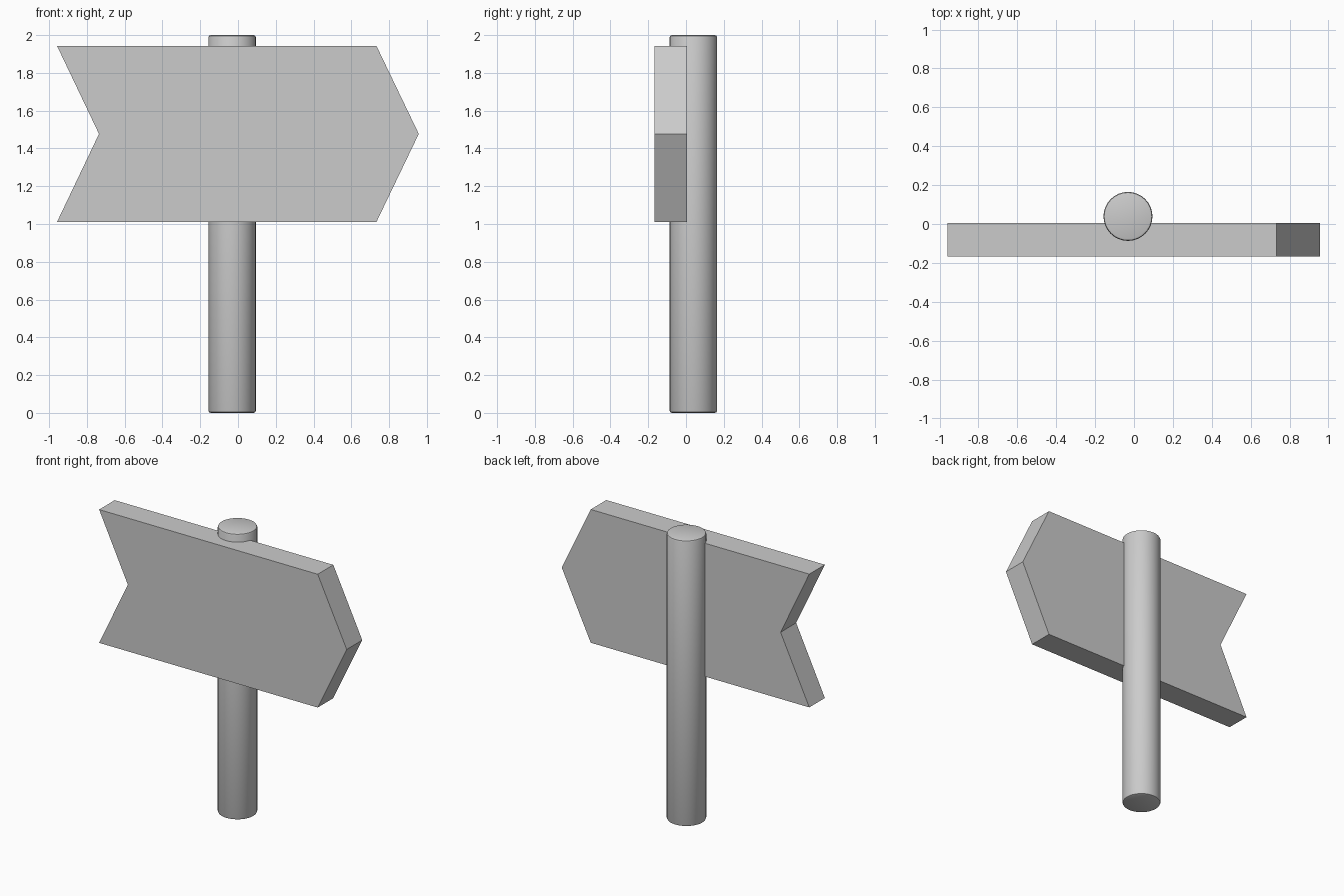
import bpy, bmesh
from mathutils import Vector

if "Cube" in bpy.data.objects:
    bpy.data.objects.remove(bpy.data.objects["Cube"])

# Round post with softened end rims
bpy.ops.mesh.primitive_cylinder_add(vertices=32, radius=0.126, depth=2.0,
                                    location=(-0.031, 0.039, 1.0))
post = bpy.context.object
post.name = "post"
bevel = post.modifiers.new("rim_bevel", 'BEVEL')
bevel.width = 0.012
bevel.segments = 2
bevel.limit_method = 'ANGLE'
bevel.angle_limit = 1.0
bpy.ops.object.modifier_apply(modifier=bevel.name)
bpy.ops.object.shade_smooth_by_angle(angle=0.6)

# Arrow board: side profile extruded front to back
FRONT, BACK = -0.166, 0.006
LOW, MID, HIGH = 1.011, 1.477, 1.943
profile = [(-0.958, LOW), (0.733, LOW), (0.957, MID),
           (0.733, HIGH), (-0.958, HIGH), (-0.736, MID)]
bm = bmesh.new()
face = bm.faces.new([bm.verts.new((x, FRONT, z)) for x, z in profile])
ext = bmesh.ops.extrude_face_region(bm, geom=[face], use_keep_orig=True)
verts = [g for g in ext["geom"] if isinstance(g, bmesh.types.BMVert)]
bmesh.ops.translate(bm, verts=verts, vec=Vector((0, BACK - FRONT, 0)))
bmesh.ops.recalc_face_normals(bm, faces=bm.faces)
mesh = bpy.data.meshes.new("arrow_board")
bm.to_mesh(mesh)
bm.free()
bpy.context.collection.objects.link(bpy.data.objects.new("arrow_board", mesh))
